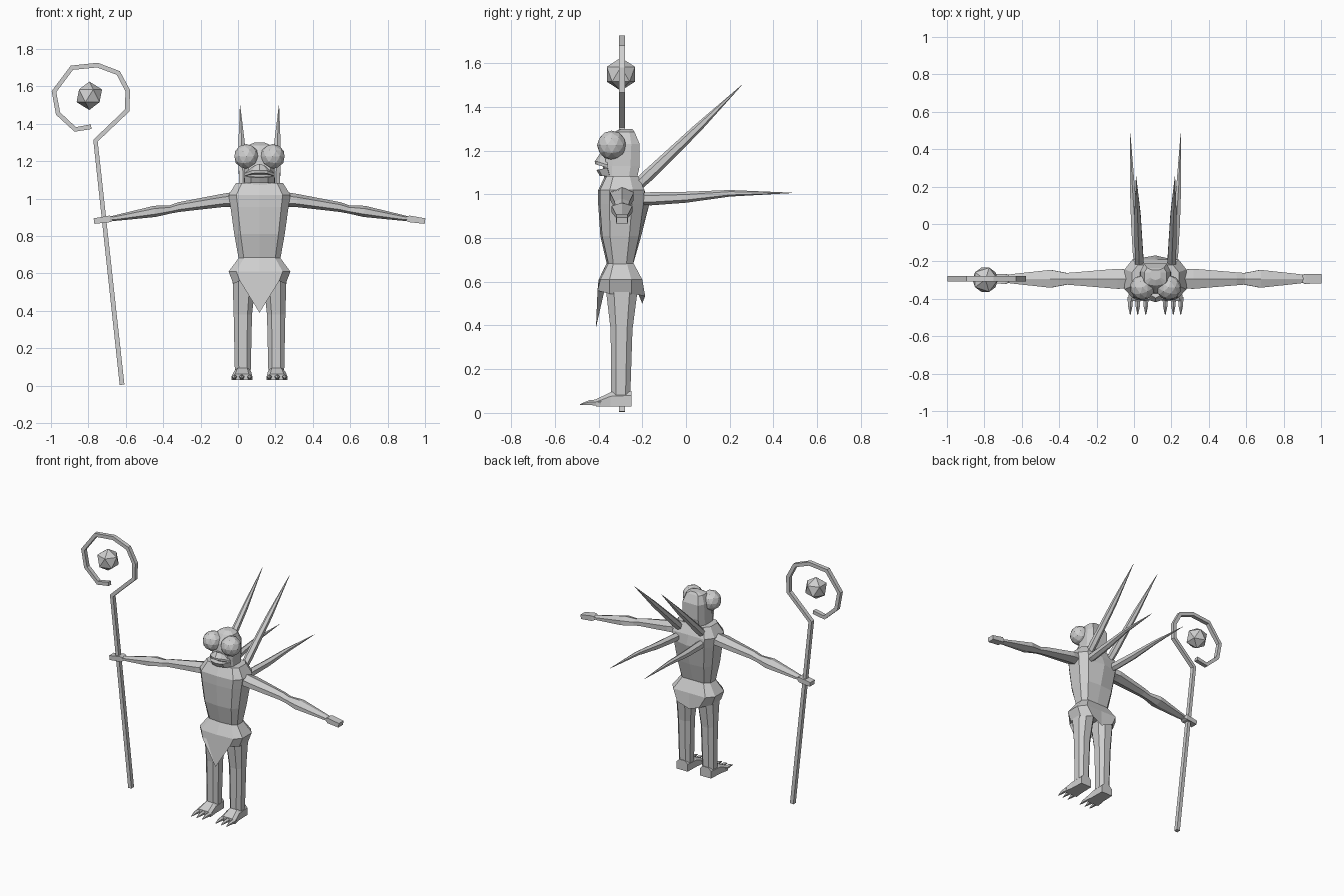
import bpy, bmesh
from math import sin, cos, pi
from mathutils import Vector

if "Cube" in bpy.data.objects:
    bpy.data.objects.remove(bpy.data.objects["Cube"])

MID = 0.115   # x of the body's mirror plane
DEPTH = -0.293  # y of the arms and staff

stone = bpy.data.materials.new("plain_grey")
stone.use_nodes = True
grey = (0.62, 0.62, 0.62, 1)
stone.diffuse_color = grey
stone.node_tree.nodes["Principled BSDF"].inputs["Base Color"].default_value = grey


def finish(name, bm, mirror=False, x=MID):
    bmesh.ops.recalc_face_normals(bm, faces=bm.faces)
    mesh = bpy.data.meshes.new(name)
    bm.to_mesh(mesh)
    bm.free()
    mesh.materials.append(stone)
    ob = bpy.data.objects.new(name, mesh)
    ob.location.x = x
    bpy.context.collection.objects.link(ob)
    if mirror:
        ob.modifiers.new("mirror", "MIRROR").use_mirror_merge = False
    return ob


def loft(name, rings, mirror=False, x=MID):
    """Skin a list of equal rings and cap both ends."""
    bm = bmesh.new()
    loops = [[bm.verts.new(p) for p in ring] for ring in rings]
    n = len(loops[0])
    for a, b in zip(loops, loops[1:]):
        for i in range(n):
            j = (i + 1) % n
            bm.faces.new((a[i], a[j], b[j], b[i]))
    bm.faces.new(loops[0])
    bm.faces.new(loops[-1])
    return finish(name, bm, mirror, x)


def sym(half):
    """Complete a half ring that starts and ends on the mirror plane."""
    return half + [(-x, y, z) for x, y, z in reversed(half[1:-1])]


def body_ring(w, front, back, z, ridge=0.0, side=0.75):
    """Chamfered section with an optional ridge along the back."""
    d = (back - front) * 0.25
    return sym([(0, front, z), (w * side, front + 0.008, z), (w, front + d, z),
                (w, back - d, z), (w * side, back, z), (0, back + ridge, z)])


def block(x0, x1, y0, y1, z, c=0.25):
    """Rectangle with chamfered corners."""
    a, b = (x1 - x0) * c, (y1 - y0) * c
    return [(x0 + a, y0, z), (x1 - a, y0, z), (x1, y0 + b, z), (x1, y1 - b, z),
            (x1 - a, y1, z), (x0 + a, y1, z), (x0, y1 - b, z), (x0, y0 + b, z)]


def tube(name, path, sizes, sides, up, mirror=False, x=MID, turn=0.0):
    """Sweep an elliptical polygon along a path."""
    pts = [Vector(p) for p in path]
    up = Vector(up)
    rings = []
    for i, p in enumerate(pts):
        before = (p - pts[i - 1]).normalized() if i else Vector()
        after = (pts[i + 1] - p).normalized() if i < len(pts) - 1 else Vector()
        across = (before + after).cross(up).normalized()
        ra, rb = sizes[i]
        rings.append([p + across * ra * cos(2 * pi * k / sides + turn)
                      + up * rb * sin(2 * pi * k / sides + turn)
                      for k in range(sides)])
    return loft(name, rings, mirror, x)


def ball(name, centre, radius, detail, mirror=False, x=MID):
    bm = bmesh.new()
    bmesh.ops.create_icosphere(bm, subdivisions=detail, radius=radius)
    bmesh.ops.translate(bm, verts=bm.verts, vec=centre)
    return finish(name, bm, mirror, x)


# Torso
loft("torso", [body_ring(0.11, -0.36, -0.245, 0.67),
               body_ring(0.135, -0.392, -0.215, 0.81, 0.01),
               body_ring(0.155, -0.402, -0.195, 0.955, 0.027),
               body_ring(0.165, -0.402, -0.19, 1.02),
               body_ring(0.125, -0.37, -0.22, 1.085)])

# Pelvis with pointed front flap and broad rear flap
loft("pelvis_cloth", [
    body_ring(0.11, -0.363, -0.24, 0.685),
    body_ring(0.165, -0.40, -0.2, 0.61),
    sym([(0, -0.412, 0.39), (0.105, -0.405, 0.56), (0.14, -0.35, 0.545),
         (0.14, -0.25, 0.545), (0.085, -0.187, 0.535), (0, -0.2, 0.5)]),
    sym([(0, -0.375, 0.56), (0.09, -0.37, 0.575), (0.12, -0.34, 0.57),
         (0.12, -0.25, 0.57), (0.07, -0.225, 0.56), (0, -0.225, 0.56)])])

# Legs, feet and claws
loft("legs", [block(0.015, 0.145, -0.372, -0.215, 0.61),
              block(0.04, 0.138, -0.345, -0.245, 0.38),
              block(0.047, 0.132, -0.342, -0.255, 0.08)], True)


def foot_ring(y, x0, x1, top):
    return [(x0, y, 0.03), (x1, y, 0.03), (x1, y, top * 0.8),
            (x1 - 0.02, y, top), (x0 + 0.02, y, top), (x0, y, top * 0.8)]


loft("feet", [foot_ring(-0.25, 0.047, 0.133, 0.1),
              foot_ring(-0.345, 0.045, 0.137, 0.095),
              foot_ring(-0.412, 0.038, 0.15, 0.062)], True)
for k, tx in enumerate((0.052, 0.095, 0.135)):
    tube(f"claw_{k + 1}", [(tx, -0.39, 0.046), (tx, -0.44, 0.046), (tx, -0.485, 0.038)],
         [(0.016, 0.016), (0.013, 0.012), (0.002, 0.002)], 5, (1, 0, 0), True)

# Arms and hands
tube("arms",
     [(0.14, DEPTH, 0.995), (0.2, DEPTH, 0.99), (0.43, DEPTH, 0.955), (0.475, DEPTH, 0.943),
      (0.56, DEPTH, 0.932), (0.76, DEPTH, 0.898), (0.8, DEPTH, 0.892)],
     [(0.04, 0.055), (0.035, 0.062), (0.026, 0.04), (0.022, 0.036),
      (0.03, 0.055), (0.016, 0.03), (0.012, 0.024)],
     6, (0, 1, 0), True)
tube("hands", [(0.785, DEPTH, 0.893), (0.8, DEPTH, 0.892), (0.885, DEPTH, 0.88)],
     [(0.016, 0.028), (0.025, 0.038), (0.021, 0.036)], 4, (0, 1, 0), True, turn=pi / 4)

# Head, lips and eyes
loft("head", [body_ring(0.085, -0.375, -0.225, 1.07),
              body_ring(0.08, -0.38, -0.212, 1.13),
              body_ring(0.08, -0.365, -0.212, 1.23),
              body_ring(0.06, -0.33, -0.235, 1.285),
              body_ring(0.028, -0.30, -0.245, 1.3)])
loft("upper_lip", [
    sym([(0, -0.415, 1.138), (0.04, -0.405, 1.135), (0.08, -0.36, 1.122), (0, -0.35, 1.125)]),
    sym([(0, -0.418, 1.15), (0.04, -0.405, 1.15), (0.08, -0.36, 1.135), (0, -0.35, 1.15)]),
    sym([(0, -0.395, 1.185), (0.02, -0.385, 1.18), (0.05, -0.36, 1.16), (0, -0.35, 1.18)])])
loft("lower_lip", [
    sym([(0, -0.395, 1.085), (0.045, -0.385, 1.085), (0.08, -0.35, 1.085), (0, -0.34, 1.085)]),
    sym([(0, -0.41, 1.112), (0.045, -0.4, 1.114), (0.08, -0.36, 1.122), (0, -0.35, 1.12)])])
ball("eyes", (0.07, -0.34, 1.225), 0.067, 2, True)

# Back spikes
tube("upper_spikes",
     [(0.085, -0.25, 1.015), (0.088, -0.17, 1.09), (0.096, 0.05, 1.3), (0.104, 0.255, 1.5)],
     [(0.024, 0.024), (0.028, 0.026), (0.02, 0.019), (0.001, 0.001)], 6, (1, 0, 0), True)
tube("lower_spikes",
     [(0.09, -0.26, 0.98), (0.098, -0.16, 0.98), (0.11, 0.0, 0.987),
      (0.124, 0.2, 1.005), (0.135, 0.485, 1.007)],
     [(0.026, 0.022), (0.03, 0.027), (0.025, 0.024), (0.015, 0.015), (0.001, 0.001)],
     6, (1, 0, 0), True)

# Hooked staff and floating gem
hook = [(-0.62, 0.005), (-0.762, 1.31), (-0.592, 1.472), (-0.59, 1.578), (-0.64, 1.672),
        (-0.752, 1.714), (-0.888, 1.7), (-0.984, 1.572), (-0.962, 1.455),
        (-0.87, 1.37), (-0.785, 1.385)]
tube("staff", [(px, DEPTH, pz) for px, pz in hook], [(0.018, 0.02)] * len(hook),
     4, (0, 1, 0), x=0, turn=pi / 4)
ball("staff_gem", (-0.795, DEPTH - 0.005, 1.55), 0.076, 1, x=0)
